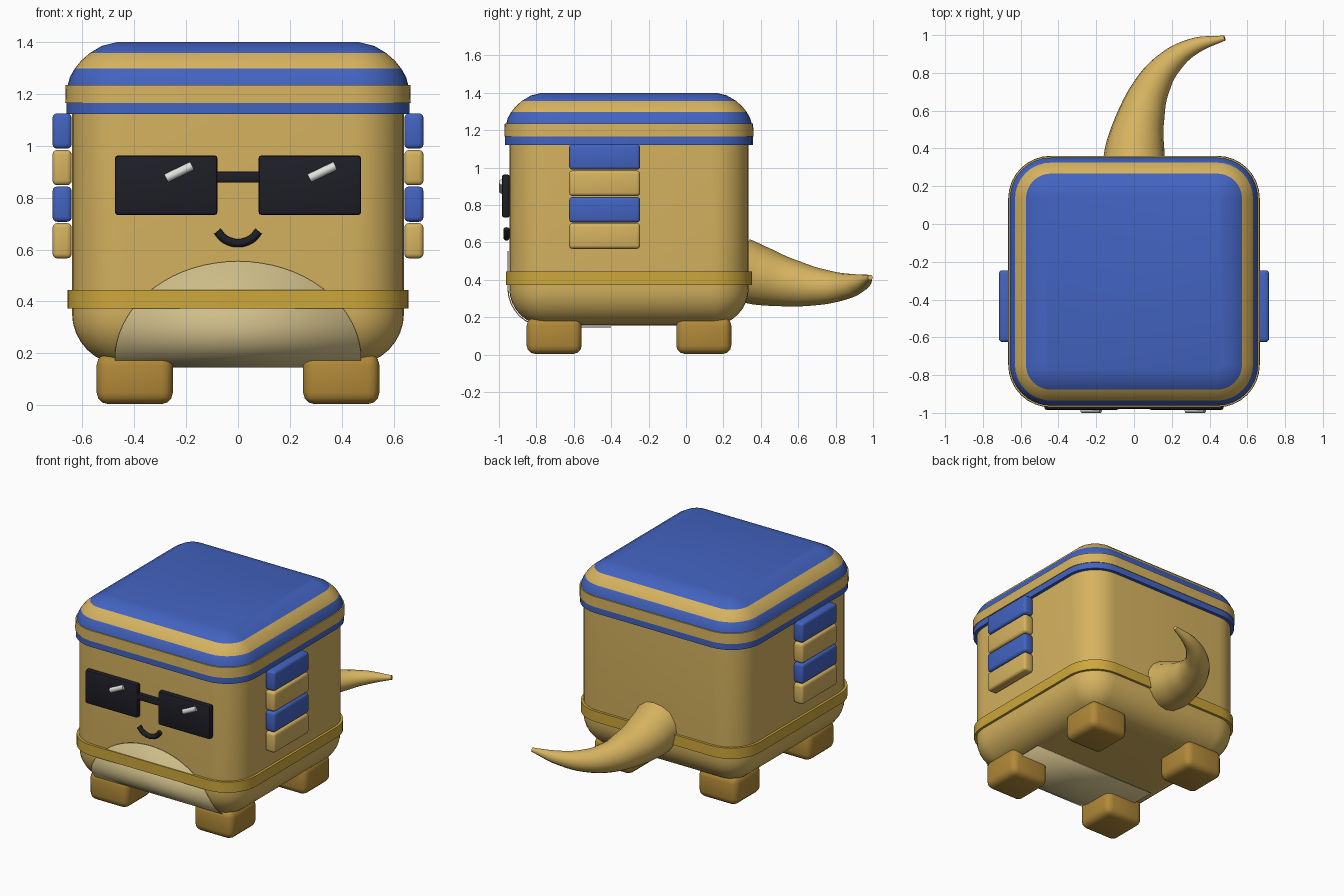
import bpy, bmesh, math
from mathutils import Vector

if "Cube" in bpy.data.objects:
    bpy.data.objects.remove(bpy.data.objects["Cube"], do_unlink=True)

CY = -0.305  # body centre in y


def material(name, rgb):
    m = bpy.data.materials.new(name)
    m.use_nodes = True
    m.diffuse_color = (*rgb, 1)
    m.node_tree.nodes["Principled BSDF"].inputs["Base Color"].default_value = (*rgb, 1)
    return m


TAN = material("tan", (0.67, 0.45, 0.115))
GOLD = material("gold", (0.61, 0.39, 0.045))
BROWN = material("dark_tan", (0.44, 0.25, 0.04))
CREAM = material("cream", (0.62, 0.51, 0.25))
BLUE = material("blue", (0.055, 0.125, 0.53))
BLACK = material("black", (0.013, 0.013, 0.02))
WHITE = material("white", (0.75, 0.75, 0.72))


def smooth(ob, angle=35):
    bpy.ops.object.select_all(action='DESELECT')
    ob.select_set(True)
    bpy.context.view_layer.objects.active = ob
    bpy.ops.object.shade_smooth_by_angle(angle=math.radians(angle))


def finish(bm, name, mats, angle=35):
    bmesh.ops.recalc_face_normals(bm, faces=bm.faces)
    me = bpy.data.meshes.new(name)
    bm.to_mesh(me)
    bm.free()
    for m in mats:
        me.materials.append(m)
    ob = bpy.data.objects.new(name, me)
    bpy.context.collection.objects.link(ob)
    smooth(ob, angle)
    return ob


def box(name, centre, size, mat, bevel, segments=3):
    """Box with rounded edges."""
    bm = bmesh.new()
    bmesh.ops.create_cube(bm, size=1)
    for v in bm.verts:
        v.co = Vector(a * s for a, s in zip(v.co, size)) + Vector(centre)
    bmesh.ops.bevel(bm, geom=bm.edges[:], offset=bevel, segments=segments,
                    profile=0.5, affect='EDGES')
    return finish(bm, name, [mat])


def rounded_square(half, core=0.44, steps=8):
    """Outline of a square with rounded corners around a fixed core."""
    r = max(half - core, 0.01)
    c = half - r
    pts = []
    for q, (sx, sy) in enumerate([(1, 1), (-1, 1), (-1, -1), (1, -1)]):
        for i in range(steps + 1):
            a = math.pi / 2 * (q + i / steps)
            pts.append((sx * c + r * math.cos(a), sy * c + r * math.sin(a)))
    return pts


def loft(name, profile, mats, bands=None, angle=35):
    """Stack rounded squares given as (half width, height), capped at both ends."""
    bm = bmesh.new()
    rings = [[bm.verts.new((x, y + CY, z)) for x, y in rounded_square(h)]
             for h, z in profile]
    n = len(rings[0])
    for k, (a, b) in enumerate(zip(rings, rings[1:])):
        for i in range(n):
            f = bm.faces.new((a[i], a[(i + 1) % n], b[(i + 1) % n], b[i]))
            f.material_index = bands[k] if bands else 0
    bm.faces.new(rings[0]).material_index = bands[0] if bands else 0
    bm.faces.new(rings[-1]).material_index = bands[-1] if bands else 0
    return finish(bm, name, mats, angle)


def tube(name, pts, radii, depth, mat, kind='BEZIER'):
    """Round tube along a path, turned into a mesh."""
    cu = bpy.data.curves.new(name, 'CURVE')
    cu.dimensions = '3D'
    cu.bevel_depth = depth
    cu.bevel_resolution = 6
    cu.resolution_u = 8
    cu.use_fill_caps = True
    sp = cu.splines.new('BEZIER')
    sp.bezier_points.add(len(pts) - 1)
    for p, co, r in zip(sp.bezier_points, pts, radii):
        p.co = co
        p.radius = r
        p.handle_left_type = p.handle_right_type = 'AUTO'
    cu.materials.append(mat)
    ob = bpy.data.objects.new(name, cu)
    bpy.context.collection.objects.link(ob)
    bpy.ops.object.select_all(action='DESELECT')
    ob.select_set(True)
    bpy.context.view_layer.objects.active = ob
    bpy.ops.object.convert(target='MESH')
    smooth(bpy.context.view_layer.objects.active, 50)


# Body with a rounded underside
R = 0.2
arc = [math.pi / 2 * i / 8 for i in range(9)]
loft("body", [(0.44 + R * math.sin(a), 0.355 - R * math.cos(a)) for a in arc]
     + [(0.64, 1.15)], [TAN])

# Belt
loft("belt", [(0.6, 0.372), (0.657, 0.372), (0.657, 0.445), (0.6, 0.445)], [GOLD])

# Striped lid
loft("lid", [(0.6, 1.122), (0.662, 1.122), (0.662, 1.165), (0.666, 1.165),
             (0.664, 1.235), (0.656, 1.235), (0.648, 1.265), (0.63, 1.297),
             (0.605, 1.328), (0.572, 1.357), (0.525, 1.385), (0.465, 1.4)],
     [BLUE, TAN], [0, 0, 1, 1, 1, 0, 0, 1, 1, 0, 0])

# Belly patch, wrapped from the front to the underside
path = [(-0.952, 0.555 - 0.2 * (1 - math.cos(math.pi / 2 * i / 12))) for i in range(13)]
path += [(CY - 0.44 - 0.207 * math.cos(a), 0.355 - 0.207 * math.sin(a)) for a in arc[1:]]
path.append((-0.4, 0.148))
bm = bmesh.new()
rows = []
for y, z in path:
    t = min(max((z - 0.175) / 0.38, 0), 1)
    w = max(0.475 * math.sqrt(1 - t * t), 0.004)
    rows.append([bm.verts.new((s * w, y, z)) for s in (-1, 1)])
for a, b in zip(rows, rows[1:]):
    bm.faces.new((a[0], b[0], b[1], a[1]))
belly = finish(bm, "belly_patch", [CREAM])
solid = belly.modifiers.new("thickness", 'SOLIDIFY')
solid.thickness = 0.006
solid.offset = 0

for side, s in (("left", 1), ("right", -1)):
    # Feet
    for place, y in (("front", -0.705), ("back", 0.095)):
        box(f"{side}_{place}_foot", (s * 0.398, y, 0.102), (0.294, 0.294, 0.196),
            BROWN, 0.045)
    # Side panels in alternating colours
    for i in range(4):
        box(f"{side}_panel_{i + 1}", (s * 0.678, -0.435, 1.057 - i * 0.141),
            (0.074, 0.38, 0.136), (BLUE, TAN)[i % 2], 0.018)
    # Dark lens with a slanted glint
    box(f"{side}_lens", (s * 0.277, -0.963, 0.848), (0.396, 0.042, 0.23), BLACK, 0.012, 2)
    gx = 0.325 if s > 0 else -0.227
    tube(f"{side}_glint", [(gx - 0.05, -0.983, 0.875), (gx + 0.05, -0.983, 0.923)],
         [1, 1], 0.017, WHITE)

# Bridge between the lenses
box("bridge", (0, -0.962, 0.88), (0.18, 0.034, 0.042), BLACK, 0.008, 2)

# Smile
angles = [math.radians(d) for d in range(-60, 61, 20)]
tube("smile", [(0.092 * math.sin(a), -0.96, 0.717 - 0.092 * math.cos(a)) for a in angles],
     [1] * len(angles), 0.016, BLACK)

# Curved tapering tail
tube("tail", [(0, 0.29, 0.455), (0.005, 0.4, 0.42), (0.035, 0.56, 0.383),
              (0.095, 0.725, 0.362), (0.185, 0.85, 0.365), (0.31, 0.938, 0.385),
              (0.48, 0.985, 0.413)],
     [0.17, 0.157, 0.127, 0.096, 0.07, 0.045, 0.014], 1.0, TAN)
